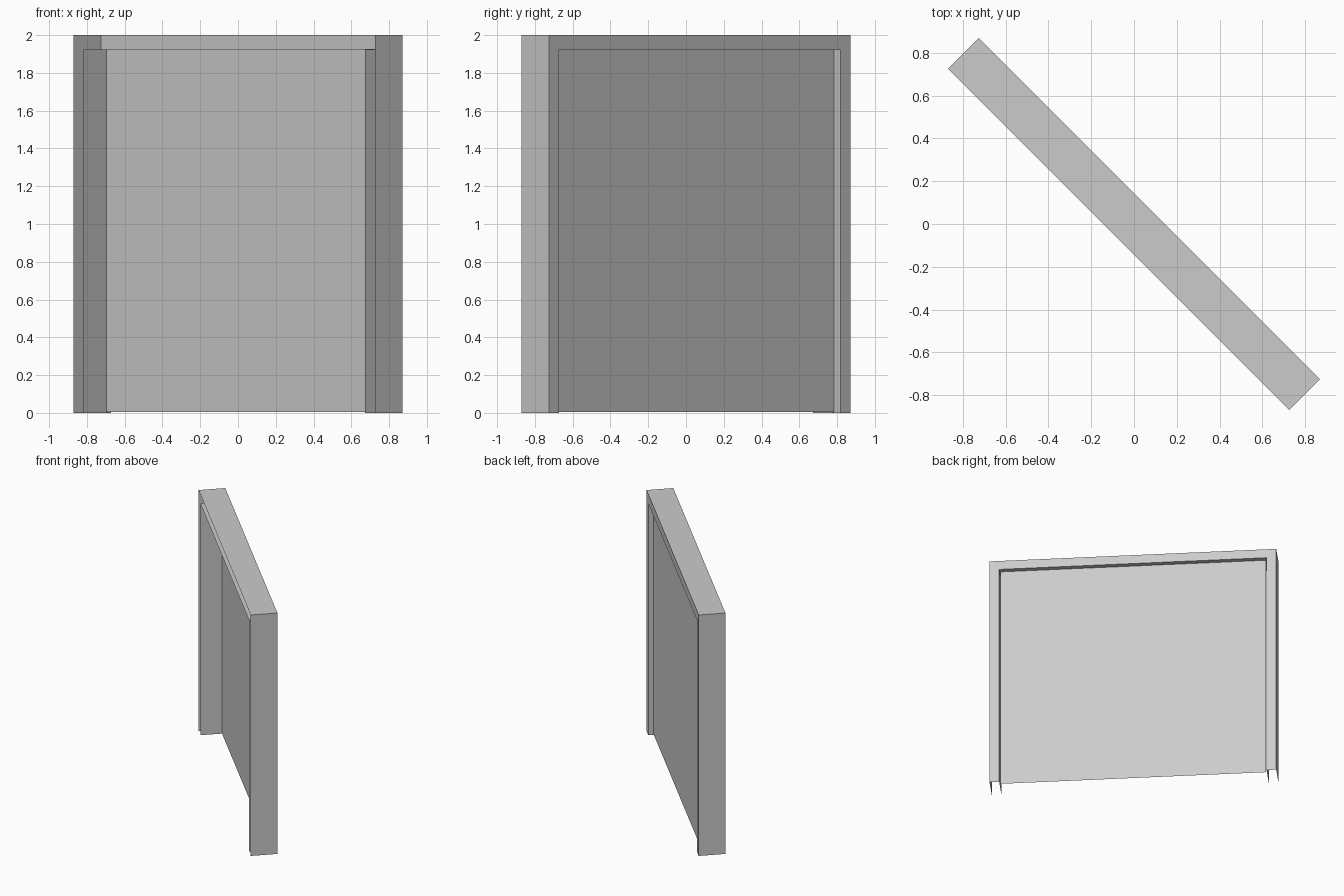
import bpy, bmesh, math

cube = bpy.data.objects.get("Cube")
if cube:
    bpy.data.objects.remove(cube, do_unlink=True)

HALF_W, HALF_D, HEIGHT = 1.129, 0.102, 2.0   # outer size of the frame
RIM = 0.076                                  # width of posts and lintel
TURN = -math.pi / 4                          # the doorway stands diagonally

grey = bpy.data.materials.new("plain_grey")
grey.use_nodes = True
colour = (0.6, 0.6, 0.6, 1)
grey.diffuse_color = colour
grey.node_tree.nodes["Principled BSDF"].inputs["Base Color"].default_value = colour


def arch(half, top, y):
    """Corner points of an upside-down U at depth y."""
    return [(-half, y, 0), (-half, y, top), (half, y, top), (half, y, 0)]


def make_object(name, bm):
    mesh = bpy.data.meshes.new(name)
    bm.to_mesh(mesh)
    bm.free()
    mesh.materials.append(grey)
    obj = bpy.data.objects.new(name, mesh)
    obj.rotation_euler.z = TURN
    bpy.context.collection.objects.link(obj)


# Door frame: a channel-shaped shell, open on its front side and at the floor
bm = bmesh.new()
inner = (HALF_W - RIM, HEIGHT - RIM)
rows = [arch(HALF_W, HEIGHT, -HALF_D), arch(HALF_W, HEIGHT, HALF_D),
        arch(*inner, HALF_D), arch(*inner, -HALF_D)]
rows = [[bm.verts.new(p) for p in row] for row in rows]
for a, b in zip(rows, rows[1:]):
    for i in range(3):
        bm.faces.new((a[i], a[i + 1], b[i + 1], b[i]))
bmesh.ops.recalc_face_normals(bm, faces=bm.faces)
make_object("door_frame", bm)

# Door panel: a thin sheet set near the back, just clear of jambs and floor
bm = bmesh.new()
half, low, high, y = inner[0] - 0.006, 0.004, inner[1] + 0.003, 0.062
bm.faces.new([bm.verts.new(p) for p in
              ((-half, y, low), (half, y, low), (half, y, high), (-half, y, high))])
make_object("door_panel", bm)
